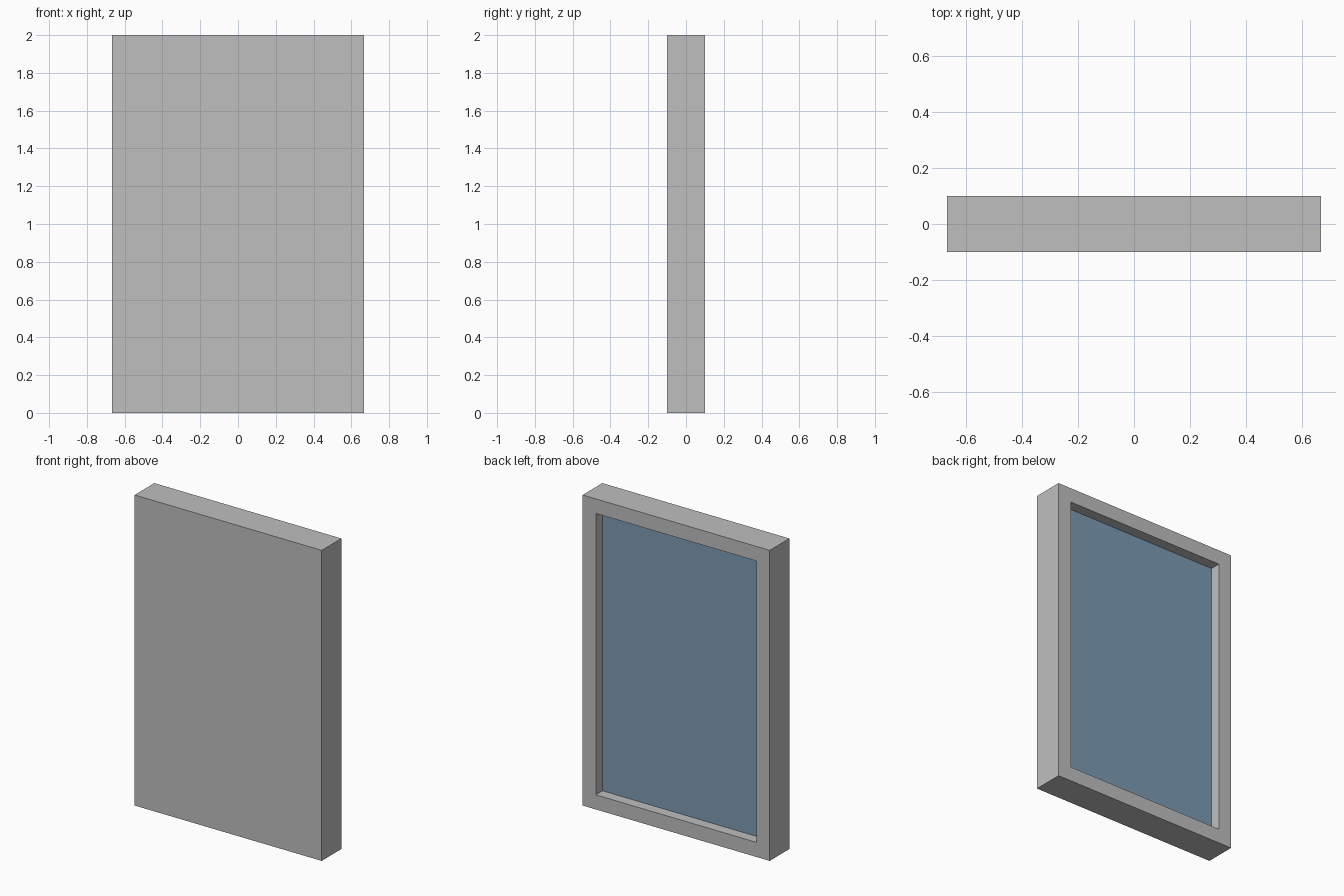
import bpy
import bmesh
from mathutils import Vector

WIDTH, DEPTH, HEIGHT = 1.333, 0.2, 2.0
BORDER = 0.133
RECESS = 0.068

cube = bpy.data.objects.get("Cube")
if cube:
    bpy.data.objects.remove(cube, do_unlink=True)


def make_material(name, rgb):
    mat = bpy.data.materials.new(name)
    mat.use_nodes = True
    mat.diffuse_color = (*rgb, 1)
    mat.node_tree.nodes["Principled BSDF"].inputs["Base Color"].default_value = (*rgb, 1)
    return mat


grey = make_material("frame grey", (0.52, 0.52, 0.52))
blue = make_material("pane blue", (0.2, 0.33, 0.45))

# Slab standing on the ground
bm = bmesh.new()
bmesh.ops.create_cube(bm, size=1)
bmesh.ops.scale(bm, vec=(WIDTH, DEPTH, HEIGHT), verts=bm.verts)
bmesh.ops.translate(bm, vec=(0, 0, HEIGHT / 2), verts=bm.verts)
bm.normal_update()

# Border and recess on the back, with the pane as the recess floor
pane = max(bm.faces, key=lambda f: f.normal.y)
bmesh.ops.inset_region(bm, faces=[pane], thickness=BORDER)
walls = bmesh.ops.extrude_discrete_faces(bm, faces=[pane])
pane = walls["faces"][0]
bmesh.ops.translate(bm, vec=Vector((0, -RECESS, 0)), verts=pane.verts)
pane.material_index = 1
bmesh.ops.recalc_face_normals(bm, faces=bm.faces)

mesh = bpy.data.meshes.new("framed_panel")
bm.to_mesh(mesh)
bm.free()
mesh.materials.append(grey)
mesh.materials.append(blue)
bpy.context.collection.objects.link(bpy.data.objects.new("framed_panel", mesh))
